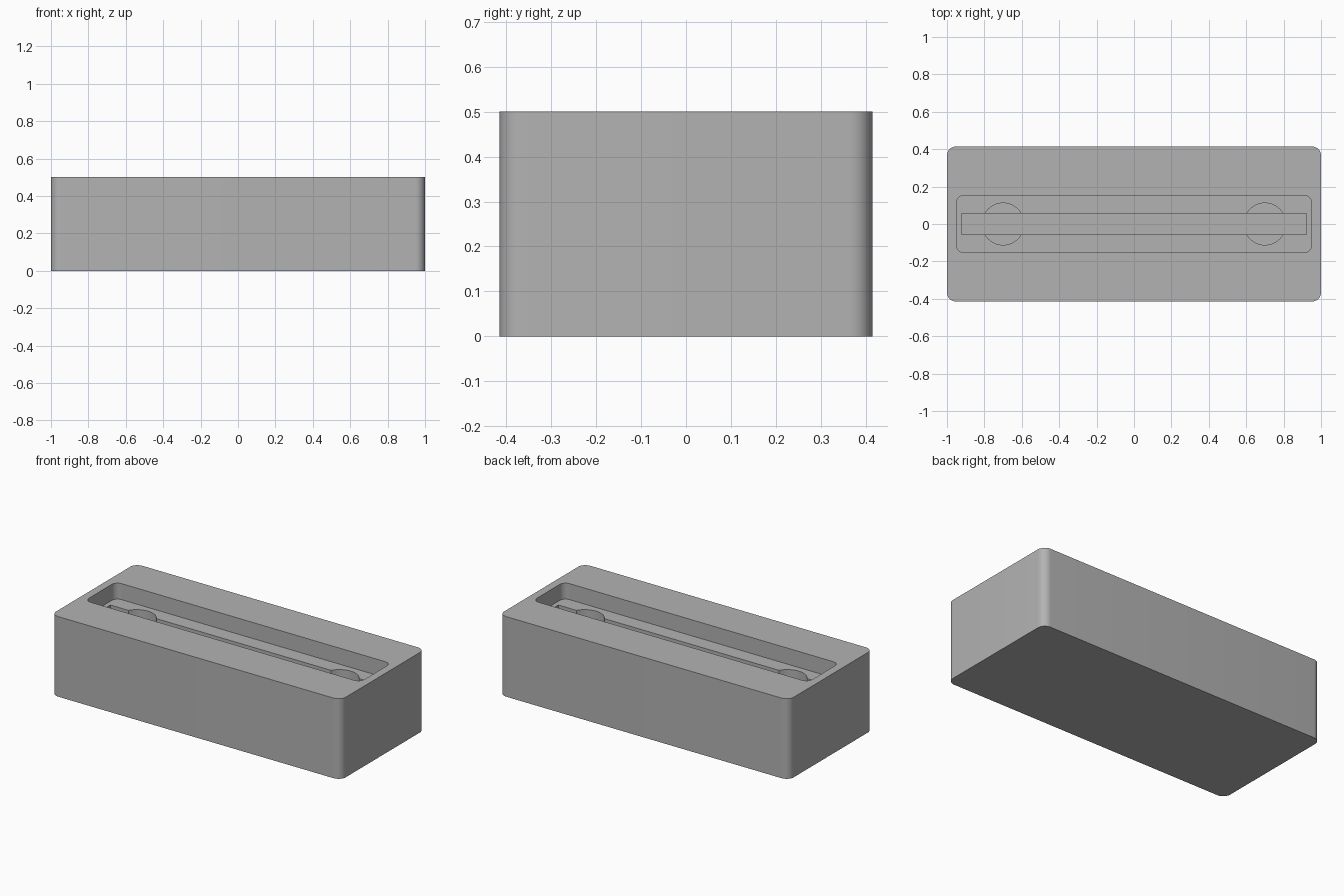
import bpy
import bmesh
from math import cos, sin, pi, radians

cube = bpy.data.objects.get("Cube")
if cube:
    bpy.data.objects.remove(cube, do_unlink=True)

grey = bpy.data.materials.new("plain grey")
grey.use_nodes = True
colour = (0.45, 0.45, 0.45, 1)
grey.diffuse_color = colour
grey.node_tree.nodes["Principled BSDF"].inputs["Base Color"].default_value = colour

TOP = 0.5


def rounded_outline(half_x, half_y, radius, steps=10):
    """Counter-clockwise outline of a rectangle with rounded corners."""
    if radius == 0:
        return [(half_x, half_y), (-half_x, half_y), (-half_x, -half_y), (half_x, -half_y)]
    points = []
    for i, (sx, sy) in enumerate([(1, 1), (-1, 1), (-1, -1), (1, -1)]):
        for k in range(steps + 1):
            a = (i + k / steps) * pi / 2
            points.append((sx * (half_x - radius) + radius * cos(a),
                           sy * (half_y - radius) + radius * sin(a)))
    return points


def circle_outline(cx, radius, steps=64):
    return [(cx + radius * cos(2 * pi * k / steps), radius * sin(2 * pi * k / steps))
            for k in range(steps)]


def prism(name, outline, bottom, top):
    """Extrude an outline straight up into a closed solid."""
    bm = bmesh.new()
    base = bm.faces.new([bm.verts.new((x, y, bottom)) for x, y in outline])
    ext = bmesh.ops.extrude_face_region(bm, geom=[base])
    verts = [g for g in ext["geom"] if isinstance(g, bmesh.types.BMVert)]
    bmesh.ops.translate(bm, verts=verts, vec=(0, 0, top - bottom))
    bmesh.ops.recalc_face_normals(bm, faces=bm.faces)
    mesh = bpy.data.meshes.new(name)
    bm.to_mesh(mesh)
    bm.free()
    mesh.materials.append(grey)
    obj = bpy.data.objects.new(name, mesh)
    bpy.context.collection.objects.link(obj)
    return obj


# Main block with rounded vertical corners
block = prism("block", rounded_outline(1, 0.415, 0.05), 0, TOP)

# Recesses: wide pocket, two round wells, then the deeper narrow slot
cutters = [
    prism("pocket_cutter", rounded_outline(0.95, 0.152, 0.04), TOP - 0.1, TOP + 0.1),
    prism("right_well_cutter", circle_outline(-0.7, 0.112), TOP - 0.2, TOP + 0.12),
    prism("left_well_cutter", circle_outline(0.7, 0.112), TOP - 0.2, TOP + 0.12),
    prism("slot_cutter", rounded_outline(0.922, 0.057, 0), TOP - 0.3, TOP + 0.14),
]
bpy.context.view_layer.objects.active = block
for cutter in cutters:
    cut = block.modifiers.new(cutter.name, "BOOLEAN")
    cut.operation = "DIFFERENCE"
    cut.solver = "EXACT"
    cut.object = cutter
    bpy.ops.object.modifier_apply(modifier=cut.name)
    bpy.data.objects.remove(cutter, do_unlink=True)

# Smooth the rounded walls, keep the rims sharp
bpy.ops.object.select_all(action="DESELECT")
block.select_set(True)
bpy.ops.object.shade_smooth_by_angle(angle=radians(30))
